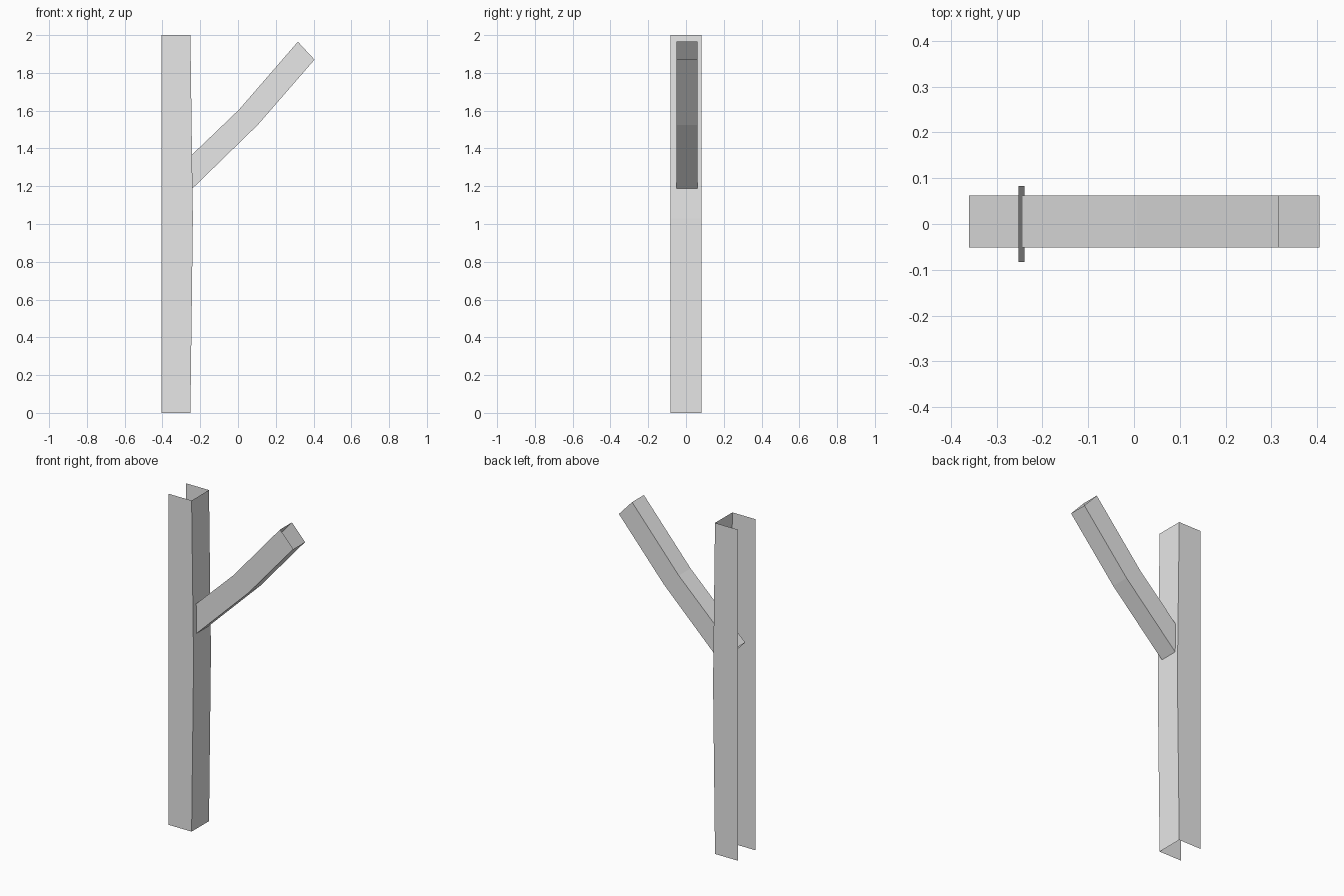
import bpy
import bmesh

cube = bpy.data.objects.get("Cube")
if cube:
    bpy.data.objects.remove(cube, do_unlink=True)

# One plain grey for every part
grey = bpy.data.materials.new("plain_grey")
grey.use_nodes = True
colour = (0.8, 0.8, 0.8, 1.0)
grey.diffuse_color = colour
grey.node_tree.nodes["Principled BSDF"].inputs["Base Color"].default_value = colour


def loft(name, rings, closed):
    """Skin a row of equal cross-sections, leaving both ends open."""
    bm = bmesh.new()
    rows = [[bm.verts.new(p) for p in ring] for ring in rings]
    for low, high in zip(rows, rows[1:]):
        count = len(low)
        for i in range(count if closed else count - 1):
            j = (i + 1) % count
            bm.faces.new((low[i], low[j], high[j], high[i]))
    mesh = bpy.data.meshes.new(name)
    bm.to_mesh(mesh)
    bm.free()
    mesh.materials.append(grey)
    obj = bpy.data.objects.new(name, mesh)
    bpy.context.collection.objects.link(obj)
    return obj


# Trunk: three-sided upright channel, slightly bowed at mid height
back, half = -0.405, 0.083
trunk_levels = [(0.0, -0.252), (1.03, -0.239), (2.0, -0.252)]
loft("trunk", [[(back, -half, z), (x, -half, z), (x, half, z), (back, half, z)]
               for z, x in trunk_levels], closed=False)

# Branch: open square tube with one bend, given as lower and upper edge points
y0, y1 = -0.051, 0.062
branch_sections = [
    ((-0.27, 1.16), (-0.36, 1.255)),
    ((0.105, 1.525), (0.005, 1.605)),
    ((0.405, 1.87), (0.317, 1.965)),
]
loft("branch", [[(lx, y0, lz), (lx, y1, lz), (ux, y1, uz), (ux, y0, uz)]
                for (lx, lz), (ux, uz) in branch_sections], closed=True)
